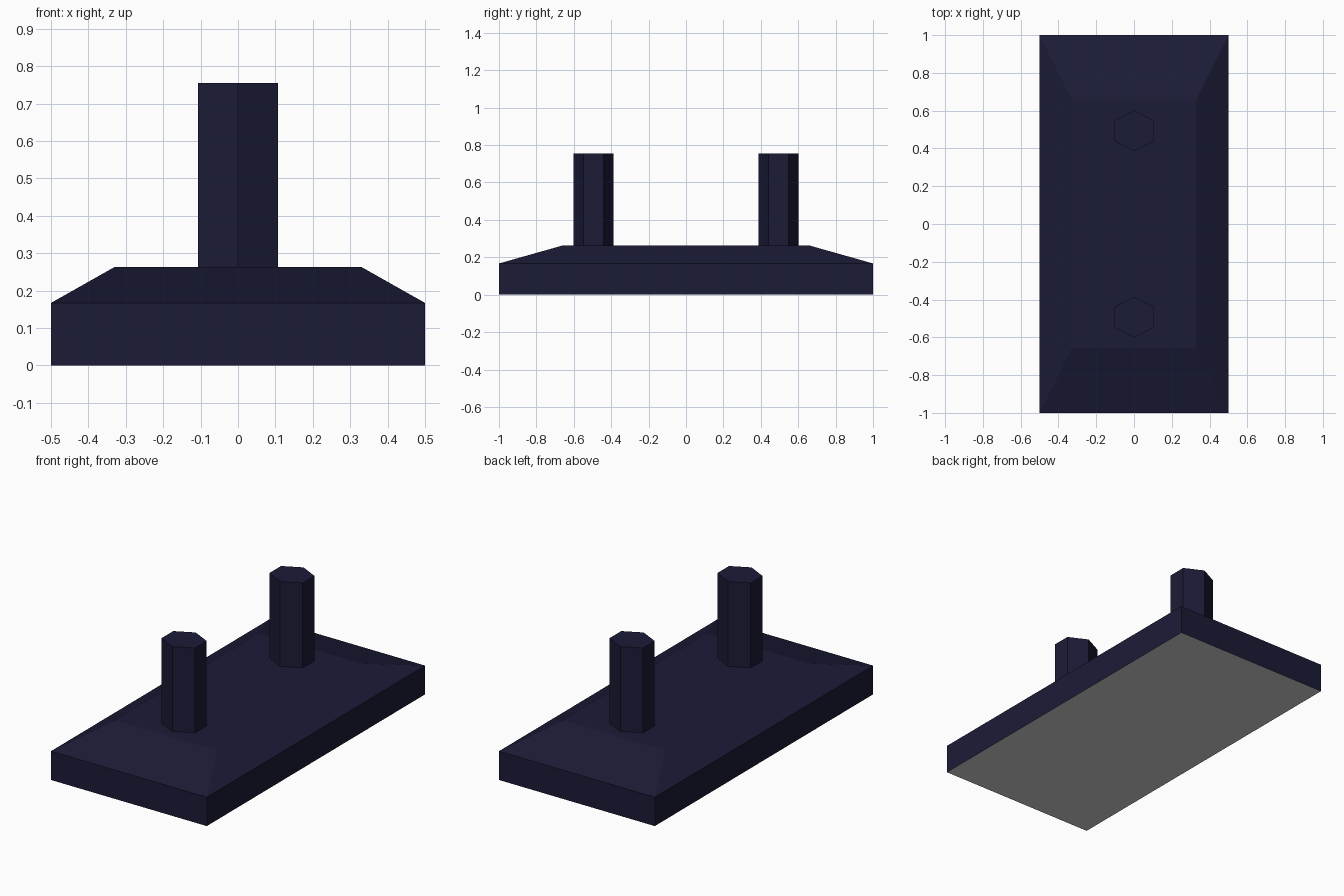
import bpy, bmesh, math

if "Cube" in bpy.data.objects:
    bpy.data.objects.remove(bpy.data.objects["Cube"])


def material(name, rgb):
    m = bpy.data.materials.new(name)
    m.diffuse_color = (*rgb, 1)
    m.use_nodes = True
    m.node_tree.nodes["Principled BSDF"].inputs["Base Color"].default_value = m.diffuse_color
    return m


navy = material("dark navy", (0.0108, 0.0108, 0.038))
grey = material("underside grey", (0.64, 0.64, 0.64))


def loft(name, rings, mats):
    """Closed solid through stacked rings of points."""
    bm = bmesh.new()
    loops = [[bm.verts.new(p) for p in ring] for ring in rings]
    n = len(loops[0])
    for a, b in zip(loops, loops[1:]):
        for i in range(n):
            j = (i + 1) % n
            bm.faces.new((a[i], a[j], b[j], b[i]))
    bm.faces.new(loops[0][::-1])
    bm.faces.new(loops[-1])
    bm.normal_update()
    if len(mats) > 1:  # second colour on the underside
        for f in bm.faces:
            f.material_index = int(f.normal.z < -0.9)
    me = bpy.data.meshes.new(name)
    bm.to_mesh(me)
    bm.free()
    for m in mats:
        me.materials.append(m)
    ob = bpy.data.objects.new(name, me)
    bpy.context.collection.objects.link(ob)
    return ob


def rect(x, y, z):
    return [(-x, -y, z), (x, -y, z), (x, y, z), (-x, y, z)]


def hexagon(cy, z, r=0.107):
    # hexagon with a corner on y, widened to equal extents in x and y
    s = r / math.cos(math.pi / 6)
    return [(s * math.cos(a), cy + r * math.sin(a), z)
            for a in (math.radians(30 + 60 * i) for i in range(6))]


# Base plate with sloped upper edges
loft("base_plate", [rect(0.5, 1, 0), rect(0.5, 1, 0.167), rect(0.33, 0.66, 0.263)], [navy, grey])

# Two hexagonal pegs
for name, cy in (("front_peg", -0.494), ("back_peg", 0.494)):
    loft(name, [hexagon(cy, 0.25), hexagon(cy, 0.755)], [navy])
